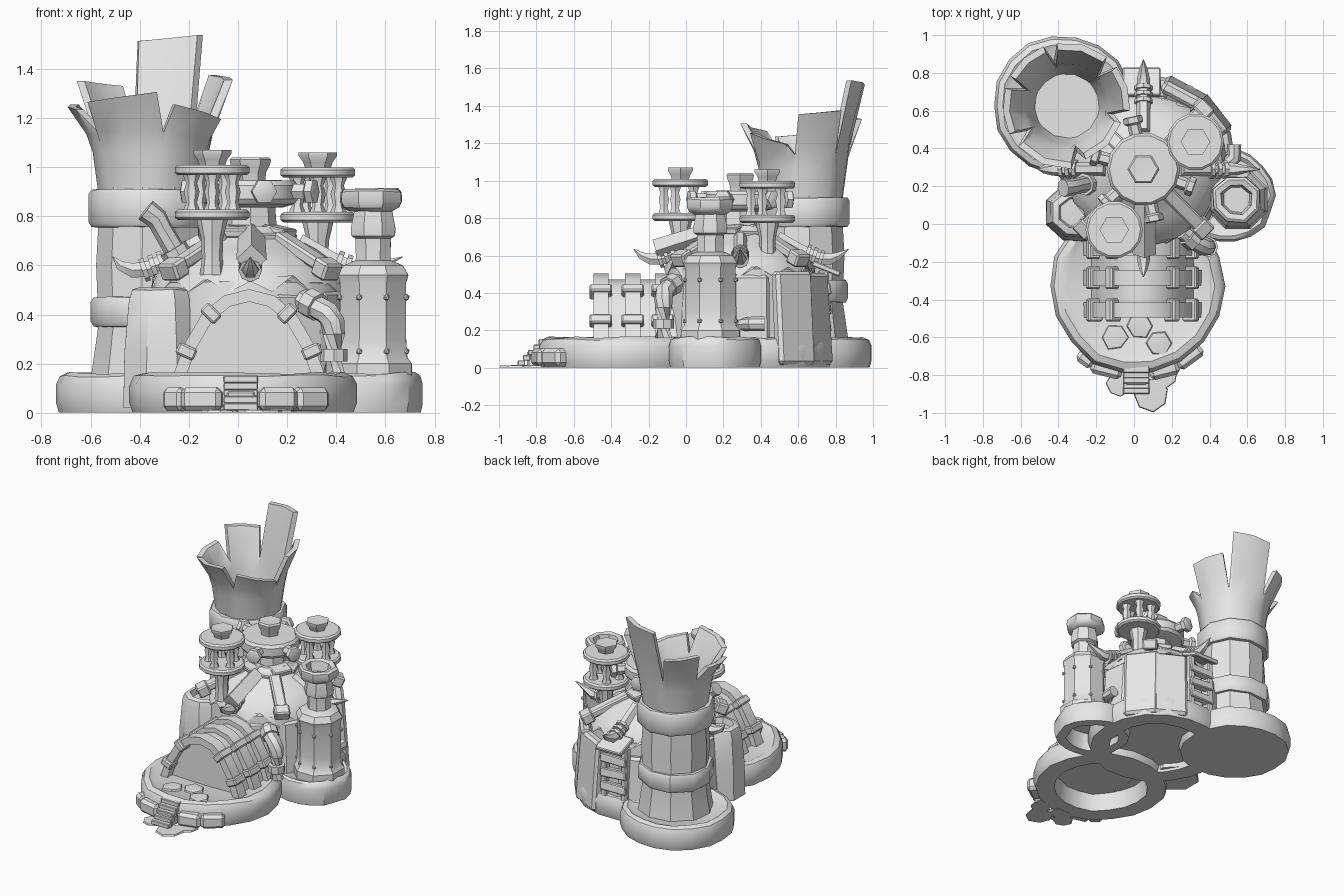
import bpy, bmesh, math, random
from mathutils import Vector, Matrix, Euler

if "Cube" in bpy.data.objects:
    bpy.data.objects.remove(bpy.data.objects["Cube"])

random.seed(4)
R = math.radians
grey = bpy.data.materials.new("plain grey")
grey.diffuse_color = (0.8, 0.8, 0.8, 1)
grey.use_nodes = True
grey.node_tree.nodes["Principled BSDF"].inputs["Base Color"].default_value = grey.diffuse_color


def finish(name, bm, smooth=35):
    bmesh.ops.recalc_face_normals(bm, faces=bm.faces[:])
    me = bpy.data.meshes.new(name)
    bm.to_mesh(me)
    bm.free()
    me.materials.append(grey)
    ob = bpy.data.objects.new(name, me)
    bpy.context.collection.objects.link(ob)
    bpy.ops.object.select_all(action='DESELECT')
    ob.select_set(True)
    bpy.context.view_layer.objects.active = ob
    bpy.ops.object.shade_smooth_by_angle(angle=R(smooth))
    return ob


def skin(bm, rings, cap=True):
    """Bridge successive rings; a ring of one vertex becomes a fan."""
    for a, b in zip(rings, rings[1:]):
        n = max(len(a), len(b))
        for i in range(n):
            j = (i + 1) % n
            q = [a[i % len(a)], a[j % len(a)], b[j % len(b)], b[i % len(b)]]
            q = list(dict.fromkeys(q))
            if len(q) > 2:
                bm.faces.new(q)
    if cap:
        for r in (rings[0], rings[-1]):
            if len(r) > 2:
                bm.faces.new(r)


def lathe(name, prof, loc, n=8, turn=0, jit=0, zig=None, smooth=35):
    bm = bmesh.new()
    wob = [random.uniform(-jit, jit) for _ in range(n)]
    rings = []
    for k, (r, z) in enumerate(prof):
        ring = []
        for i in range(1 if r == 0 else n):
            a = 2 * math.pi * i / n + R(turn)
            rr = r + (wob[i] if r else 0)
            zz = z + (random.uniform(-jit, jit) * .5 if r and z > .1 else 0)
            if zig and k == zig[0]:
                zz += zig[1] * (i % 2) * random.uniform(.6, 1.2)
            ring.append(bm.verts.new(Vector(loc) + Vector((rr * math.cos(a), rr * math.sin(a), zz))))
        rings.append(ring)
    skin(bm, rings)
    return finish(name, bm, smooth)


def tube(name, pts, radii, n=8, turn=0, wide=1):
    bm = bmesh.new()
    pts = [Vector(p) for p in pts]
    rings = []
    for i, p in enumerate(pts):
        t = pts[min(i + 1, len(pts) - 1)] - pts[max(i - 1, 0)]
        q = t.to_track_quat('Z', 'Y')
        ring = []
        for k in range(n):
            a = 2 * math.pi * k / n + R(turn)
            v = q @ Vector((radii[i] * math.cos(a), radii[i] * math.sin(a), 0))
            v.y *= wide
            ring.append(bm.verts.new(p + v))
        rings.append(ring)
    skin(bm, rings)
    return finish(name, bm)


def box(name, size, loc, rot=(0, 0, 0), bev=.01):
    bm = bmesh.new()
    bmesh.ops.create_cube(bm, size=1, matrix=Matrix.Diagonal((*size, 1)))
    if bev:
        bmesh.ops.bevel(bm, geom=bm.edges[:], offset=bev, segments=1, affect='EDGES')
    bm.transform(Matrix.Translation(loc) @ Euler([R(v) for v in rot]).to_matrix().to_4x4())
    return finish(name, bm, 30)


def polar(c, r, deg, z):
    return (c[0] + r * math.cos(R(deg)), c[1] + r * math.sin(R(deg)), z)


# Stone bases: hollow underneath except the tower base
def base(name, c, r, hollow=True, n=18):
    under = [(0, .125), (.66 * r, .125), (.7 * r, .002)] if hollow else [(0, .002)]
    lathe(name, under + [(.97 * r, .002), (r, .04), (r, .115), (.96 * r, .15), (.88 * r, .163),
                         (.8 * r, .145), (0, .14)], (*c, 0), n, jit=.009)


HUT, TOWER, CHIM = (.05, .29), (-.355, .625), (.55, .13)
base("tower_base", (-.37, .625), .375, False)
base("porch_base", (.02, -.33), .465)
base("chimney_base", (.495, .15), .25)
base("hut_base", (.07, .32), .47)

# Broken tower: tapered shaft, two bands
lathe("tower_shaft", [(.25, .12), (.215, .36), (.225, .6), (.215, .78), (.215, .92)], (*TOWER, 0), 10, 9)
for z, h, r in ((.35, .12, .25), (.755, .155, .253)):
    lathe("tower_band", [(r - .06, z), (r - .012, z), (r, z + .02), (r, z + h - .02),
                         (r - .012, z + h), (r - .06, z + h)], (*TOWER, 0), 10, 9, jit=.006)

# Open flared crown of splintered petals: centre angle, width, top height, reach, slant
PETALS = ((17, 54, 1.365, .335, .01), (75, 62, 1.525, .335, -.012), (132, 52, 1.34, .34, .01),
          (185, 54, 1.245, .34, -.01), (247, 70, 1.285, .335, .02), (316, 68, 1.225, .3, -.03))
cols = []
for mid, w, top, reach, skew in PETALS:
    cols.append((mid - w / 2, 1.14, .25))
    cols += [(mid + s * w * .39, top + s * skew, reach) for s in (-1, 0, 1)]
bm = bmesh.new()
rings = []
for t, thick in ((-1, 0), (0, 0), (.4, 0), (1, 0), (1, .035), (.4, .035), (0, .035), (-1, .05)):
    ring = []
    for deg, top, reach in cols:
        if t < 0:
            r, z = .212, .88
        else:
            r = .237 + (reach - .237) * t ** 1.5
            z = 1.06 + (top - 1.06) * t
        ring.append(bm.verts.new(polar(TOWER, r - thick, deg, z)))
    rings.append(ring)
rings.append([bm.verts.new((*TOWER, .85))])
skin(bm, rings)
finish("tower_crown", bm, 30)

# Hut: faceted wall, leaning panels, draped roof with a ragged hem
lathe("hut_wall", [(.43, .05), (.42, .3), (.40, .53), (.2, .56)], (*HUT, 0), 12, 15, jit=.008)
for deg, w, h, r in ((8, .2, .48, .4), (38, .24, .5, .46), (62, .24, .49, .455), (85, .18, .46, .41),
                     (112, .2, .43, .42), (150, .2, .48, .4), (180, .22, .47, .39), (300, .22, .47, .38),
                     (330, .2, .48, .39)):
    box("wall_panel", (.07, w, h), polar(HUT, r, deg, h / 2 + .015), (0, -4, deg), .018)
lathe("roof", [(.37, .535), (.405, .49), (.39, .555), (.345, .61), (.27, .665), (.17, .715), (.13, .76), (0, .76)],
      (*HUT, 0), 28, zig=(1, .06), jit=.008)
lathe("side_turret", [(.165, .02), (.16, .25), (.14, .46), (.125, .5), (.09, .51), (.08, .47), (0, .47)],
      (-.31, .06, 0), 8, 22, jit=.006)

# Roof capping slabs and hub with stub pipes
for k in range(8):
    box("cap_slab", (.1, .13, .035), polar(HUT, .13, k * 45 + 20, .72 + .02 * (k % 2)), (0, 12, k * 45 + 20), .006)
lathe("hub_neck", [(.11, .72), (.1, .86)], (*HUT, 0), 8)
lathe("hub", [(.13, .835), (.18, .85), (.195, .87), (.195, .925), (.18, .945), (0, .95)], (*HUT, 0), 14)
lathe("hub_knob", [(.06, .94), (.065, .98), (.08, 1.01), (.085, 1.03), (.075, 1.04), (0, 1.035)], (*HUT, 0), 6)
for deg in (-78, -20, 42, 102, 165, 222):
    p = [polar(HUT, r, deg, .9) for r in (.15, .24, .25, .28, .285)]
    tube("hub_stub", p, (.035, .035, .052, .052, .04), 6)

# Two lantern towers
for x, y, dz in ((-.105, -.03, .01), (.325, .435, 0)):
    o = (x, y, dz)
    lathe("lantern_stem", [(.05, .55), (.042, .62), (.045, .7), (.062, .77), (.062, .79)], o, 8)
    for z in (.775, .957):
        lathe("lantern_disc", [(0, z), (.14, z), (.152, z + .01), (.152, z + .032), (.14, z + .042), (0, z + .042)], o, 14)
    for k in range(5):
        c = polar((x, y), .088, k * 72 - 90, dz)
        lathe("lantern_post", [(.036, .81), (.022, .845), (.032, .89), (.022, .925), (.036, .96)], c, 6)
    lathe("lantern_knob", [(.05, .99), (.06, 1.02), (.078, 1.045), (.078, 1.06), (0, 1.055)], o, 6)

# Chimney: riveted drum, neck, open cap
lathe("chimney_drum", [(.17, .14), (.17, .2), (.15, .225), (.145, .3), (.145, .53), (.155, .56), (.13, .6),
                       (.08, .62)], (*CHIM, 0), 8, 22)
lathe("chimney_neck", [(.08, .6), (.076, .63), (.078, .71), (.096, .72), (.098, .75), (.08, .84)], (*CHIM, 0), 8, 22)
lathe("chimney_cap", [(.09, .82), (.12, .835), (.133, .86), (.13, .9), (.115, .912), (.085, .905), (.065, .8), (0, .79)],
      (CHIM[0] - .01, CHIM[1], 0), 8, 22, jit=.006)
for k in range(8):
    for z in (.25, .47):
        bm = bmesh.new()
        bmesh.ops.create_icosphere(bm, subdivisions=1, radius=.014,
                                   matrix=Matrix.Translation(polar(CHIM, .146, k * 45 + 22, z)))
        finish("chimney_rivet", bm)

# Pipes with collars
tube("elbow_pipe", [(.26, -.04, .46), (.32, -.09, .43), (.365, -.115, .405), (.385, -.12, .37), (.39, -.12, .32),
                    (.39, -.12, .16)], (.045, .048, .05, .05, .045, .045))
tube("elbow_collar", [(.285, -.06, .452), (.325, -.095, .43)], (.06, .06))
tube("elbow_foot", [(.39, -.12, .21), (.39, -.12, .26)], (.056, .056))
tube("roof_pipe", [(-.21, .22, .58), (-.31, .2, .75), (-.33, .195, .79), (-.375, .19, .825)], (.045, .042, .045, .048))
tube("roof_pipe_collar", [(-.235, .215, .62), (-.265, .21, .67)], (.06, .06))
tube("side_pipe", [(.47, .3, .23), (.53, .35, .235), (.53, .42, .235)], (.035, .038, .038))

# Tusks and roof beams around the roof
for deg, reach in ((0, .62), (90, .58), (180, .56), (270, .57)):
    rz = (.2, .7), (.32, .63), (.41, .585), (.48, .58), (.53, .6), (reach, .635)
    tube("tusk", [polar(HUT, r, deg, z) for r, z in rz], (.035, .036, .038, .034, .022, .002), 6)
    for r, z in ((.35, .615), (.385, .6), (.42, .585)):
        tube("tusk_binding", [polar(HUT, r, deg, z), polar(HUT, r + .02, deg, z - .007)], (.048, .048), 8)
for deg in (-45, 45, 135, 225):
    box("roof_beam", (.34, .075, .05), polar(HUT, .32, deg, .645), (0, 25, deg))
    box("beam_shoe", (.08, .1, .075), polar(HUT, .44, deg, .585), (0, 25, deg))
# Ridge beam over the entrance, square on edge
tube("ridge_beam", [(.055, .13, .72), (.055, -.16, .625)], (.055, .062), 4)

# Pointed entrance tunnel with clamped ribs
ARCH = [(-.29, .13), (-.24, .27), (-.17, .39), (-.09, .455), (0, .478)]
ARCH += [(-x, z) for x, z in ARCH[-2::-1]]
bm = bmesh.new()
skin(bm, [[bm.verts.new((.045 + x * .95, y, .13 + (z - .13) * .98)) for x, z in ARCH] for y in (-.44, -.2, .05)])
finish("entrance_tunnel", bm, 30)
for y in (-.455, -.285, -.125):
    tube("tunnel_rib", [(.045 + x, y, z) for x, z in ARCH], [.036] * len(ARCH), 4, 45, wide=1.6)
    for s in (-1, 1):
        for x, z, a in ((.255, .25, 66), (.155, .405, 45)):
            box("rib_clamp", (.05, .12, .08), (.045 + s * x, y, z), (0, s * a, 0), .008)

# Front steps, kerb stones and paving
for k in range(5):
    box("step", (.14, .04, .03), (.012, -.88 + .028 * k, .025 + .028 * k), (0, 0, 0), .004)
box("step_block", (.12, .12, .09), (.012, -.79, .046))
for x, y, rz, w in ((-.145, -.765, -14, .17), (.16, -.77, 14, .16), (.29, -.7, 36, .16), (-.25, -.71, -36, .1)):
    box("kerb_stone", (w, .085, .095), (x, y, .055), (0, 0, rz), .02)
for x, y, r in ((-.08, -.85, .065), (.09, -.905, .095), (.16, -.8, .07), (-.04, -.8, .06)):
    lathe("paving_stone", [(0, .001), (r, .001), (r * .95, .012), (0, .014)], (x, y, 0), 7, 20, jit=.006)
for x, y in ((.03, -.54), (.13, -.63), (-.1, -.6)):
    lathe("porch_stone", [(.075, .13), (.065, .155), (0, .16)], (x, y, 0), 6, jit=.008)

# Rear hatch boards
for z in (.22, .32, .42):
    box("hatch_board", (.2, .05, .06), (.04, .75, z), (8, random.uniform(-6, 6), 0), .006)
for x in (-.04, .12):
    box("hatch_post", (.045, .06, .48), (x, .735, .28), (0, 0, 0), .008)
box("hatch_awning", (.2, .16, .03), (.04, .75, .53), (-22, 0, 0), .006)
